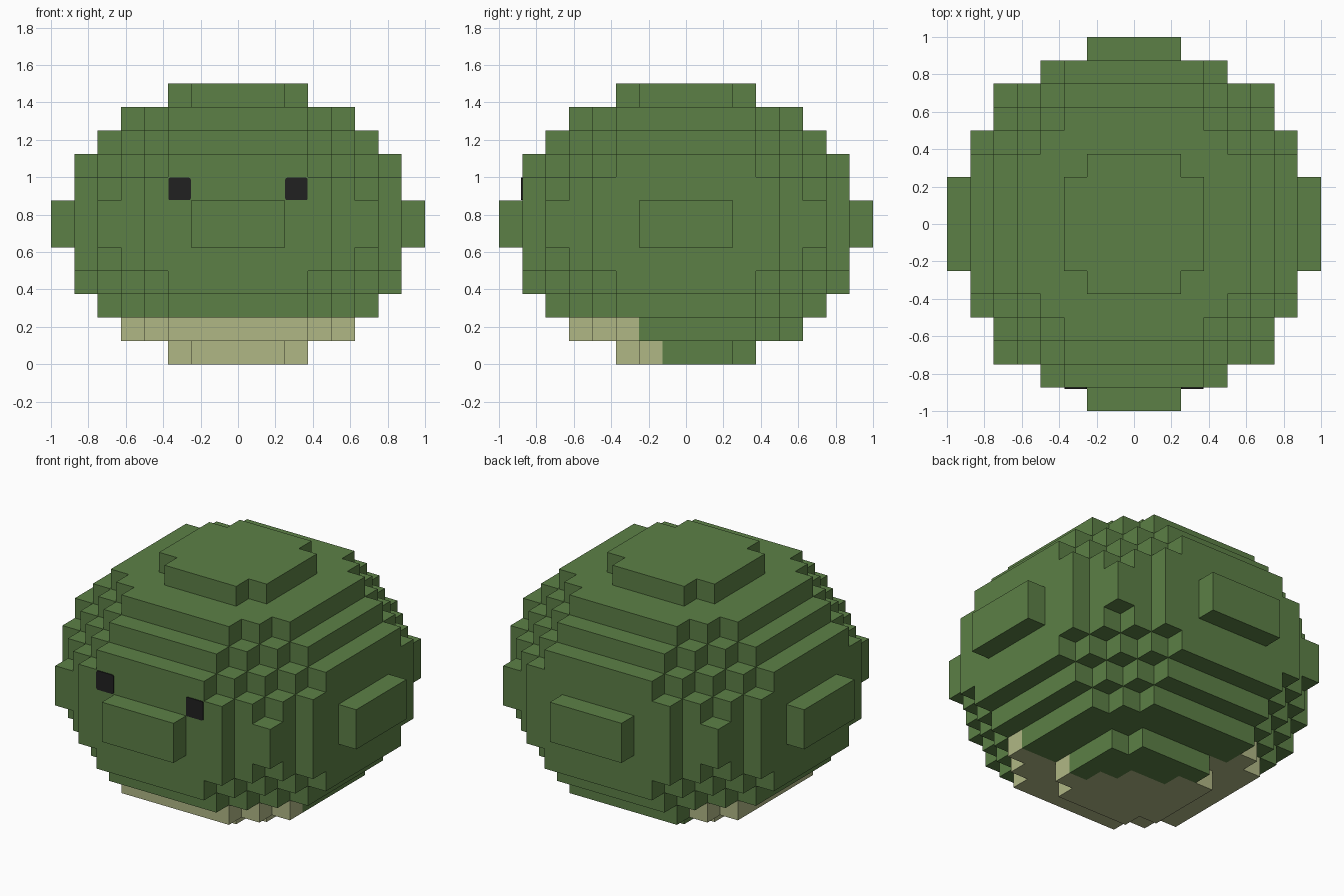
import bpy
import bmesh
from mathutils import Vector

CELL = 0.125

cube = bpy.data.objects.get("Cube")
if cube:
    bpy.data.objects.remove(cube, do_unlink=True)


def make_material(name, rgb):
    mat = bpy.data.materials.new(name)
    mat.use_nodes = True
    mat.diffuse_color = (*rgb, 1)
    mat.node_tree.nodes["Principled BSDF"].inputs["Base Color"].default_value = (*rgb, 1)
    return mat


green = make_material("leaf_green", (0.107, 0.216, 0.061))
tan = make_material("pale_tan", (0.434, 0.474, 0.235))
black = make_material("eye_black", (0.015, 0.015, 0.015))

# Half-width in cells of each row, moving out from the middle; one list per
# layer, moving from the middle of the body to its top and bottom
LAYERS = [
    [8, 8, 7, 7, 6, 6, 4, 2],
    [7, 7, 7, 7, 6, 5, 4],
    [7, 7, 7, 6, 5, 4, 3],
    [6, 6, 6, 5, 4, 3],
    [5, 5, 5, 4, 3],
    [3, 3, 2],
]


def fold(n):
    """Distance of a cell from the middle, the same on both sides."""
    return n if n >= 0 else -n - 1


def filled(i, j, k):
    layer, row = fold(k), fold(j)
    return (layer < len(LAYERS) and row < len(LAYERS[layer])
            and fold(i) < LAYERS[layer][row])


def is_tan(i, j, k):
    """The belly patch: two lowest layers, cut on a slant across the base."""
    return k < -4 and 0.75 * (i + 0.5) + (j + 0.5) < 1.1


def new_object(name, bm, materials):
    mesh = bpy.data.meshes.new(name)
    bm.to_mesh(mesh)
    bm.free()
    for mat in materials:
        mesh.materials.append(mat)
    obj = bpy.data.objects.new(name, mesh)
    bpy.context.collection.objects.link(obj)
    return obj


# Stepped round body: one quad for every exposed cell side
bm = bmesh.new()
corners = {}


def corner(p):
    key = tuple(round(c) for c in p)
    if key not in corners:
        corners[key] = bm.verts.new((key[0] * CELL, key[1] * CELL, (key[2] + 6) * CELL))
    return corners[key]


for i in range(-8, 8):
    for j in range(-8, 8):
        for k in range(-6, 6):
            if not filled(i, j, k):
                continue
            centre = Vector((i + 0.5, j + 0.5, k + 0.5))
            for axis in range(3):
                for sign in (-1, 1):
                    n = Vector((0, 0, 0))
                    n[axis] = sign
                    if filled(i + int(n.x), j + int(n.y), k + int(n.z)):
                        continue
                    u = Vector((0, 0, 0))
                    u[(axis + 1) % 3] = 0.5
                    v = n.cross(u)
                    mid = centre + n * 0.5
                    face = bm.faces.new([corner(mid - u - v), corner(mid + u - v),
                                         corner(mid + u + v), corner(mid - u + v)])
                    face.material_index = int(is_tan(i, j, k))

# Join flat neighbours of the same colour
bmesh.ops.dissolve_limit(bm, angle_limit=0.01, verts=bm.verts[:], edges=bm.edges[:],
                         delimit={'MATERIAL'})
new_object("body", bm, [green, tan])

# Eyes: thin plates with slightly rounded corners
for side, name in ((1, "left_eye"), (-1, "right_eye")):
    bm = bmesh.new()
    bmesh.ops.create_cube(bm, size=1)
    bmesh.ops.scale(bm, vec=(0.12, 0.008, 0.12), verts=bm.verts)
    upright = [e for e in bm.edges
               if abs(e.verts[0].co.y - e.verts[1].co.y) > 0.005]
    bmesh.ops.bevel(bm, geom=upright, offset=0.01, segments=2, profile=0.5,
                    affect='EDGES')
    eye = new_object(name, bm, [black])
    eye.location = (side * 0.3125, -0.877, 0.9375)
